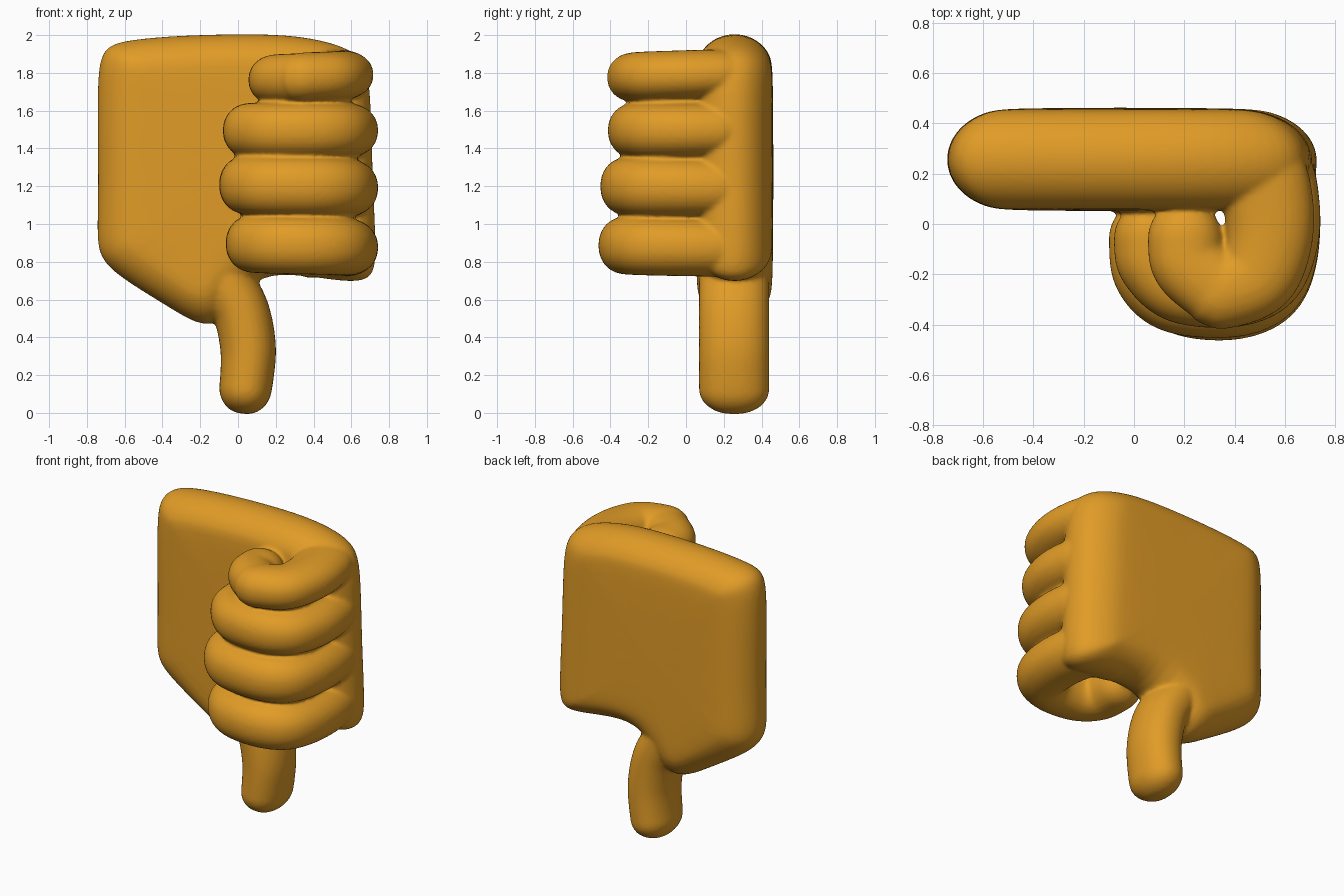
import bpy, bmesh, math
from mathutils import Vector

cube = bpy.data.objects.get("Cube")
if cube:
    bpy.data.objects.remove(cube, do_unlink=True)

skin = bpy.data.materials.new("golden_orange")
skin.use_nodes = True
COLOUR = (0.75, 0.33, 0.02, 1)
skin.diffuse_color = COLOUR
skin.node_tree.nodes["Principled BSDF"].inputs["Base Color"].default_value = COLOUR


def skin_rings(name, rings):
    """Bridge closed rings of points and cap both ends."""
    bm = bmesh.new()
    loops = [[bm.verts.new(p) for p in ring] for ring in rings]
    for a, b in zip(loops, loops[1:]):
        for i in range(len(a)):
            j = (i + 1) % len(a)
            bm.faces.new((a[i], a[j], b[j], b[i]))
    bm.faces.new(loops[0])
    bm.faces.new(loops[-1])
    bmesh.ops.recalc_face_normals(bm, faces=bm.faces)
    mesh = bpy.data.meshes.new(name)
    bm.to_mesh(mesh)
    bm.free()
    mesh.materials.append(skin)
    obj = bpy.data.objects.new(name, mesh)
    bpy.context.collection.objects.link(obj)
    return obj


def spline(points, steps=10):
    """Catmull-Rom curve through the points."""
    pts = [Vector(p) for p in points]
    pts = [2 * pts[0] - pts[1]] + pts + [2 * pts[-1] - pts[-2]]
    out = []
    for a, b, c, d in zip(pts, pts[1:], pts[2:], pts[3:]):
        for k in range(steps):
            t = k / steps
            out.append(0.5 * (2 * b + (c - a) * t + (2 * a - 5 * b + 4 * c - d) * t * t
                              + (3 * b - a - 3 * c + d) * t ** 3))
    return out + [pts[-2]]


def digit(name, path, half_depth, place, power=2.0, sides=28):
    """Sweep a rounded section along (u, v, radius, w) with a domed tip."""
    pts = spline(path)
    # Extra samples close to the tip keep the dome round
    a, b = pts[-2], pts[-1]
    pts = pts[:-1] + [a.lerp(b, t) for t in (0.3, 0.55, 0.75, 0.9, 0.97, 0.995)]
    left = [0.002]
    for a, b in zip(reversed(pts[:-1]), reversed(pts[1:])):
        left.append(left[-1] + (b.xy - a.xy).length)
    left.reverse()
    rings = []
    for i, p in enumerate(pts):
        tangent = (pts[min(i + 1, len(pts) - 1)].xy - pts[max(i - 1, 0)].xy).normalized()
        normal = Vector((-tangent.y, tangent.x))
        dome = 1 - min(left[i] / p.z, 1)
        scale = (1 - dome ** power) ** (1 / power)
        ring = []
        for k in range(sides):
            ang = 2 * math.pi * k / sides
            c, s = math.cos(ang), math.sin(ang)
            c = math.copysign(abs(c) ** (2 / power), c) * p.z * scale
            s = math.copysign(abs(s) ** (2 / power), s) * half_depth * scale
            q = p.xy + normal * c
            ring.append(place(q.x, q.y, p.w + s))
        rings.append(ring)
    return skin_rings(name, rings)


# Palm: an outline with rounded rims on both faces
outline = [(-0.75, 1.5), (-0.75, 1.8), (-0.72, 1.945), (-0.58, 1.98), (-0.3, 2.005),
           (0.2, 2.015), (0.45, 1.98), (0.66, 1.91), (0.71, 1.75), (0.715, 1.3),
           (0.74, 0.85), (0.725, 0.7), (0.58, 0.685), (0.32, 0.73), (0.06, 0.73),
           (-0.1, 0.39), (-0.35, 0.545), (-0.6, 0.695),
           (-0.73, 0.8), (-0.755, 0.92), (-0.745, 1.15)]
outline = [Vector(p) for p in outline]


def inset_point(i, amount):
    p, a, b = outline[i], outline[i - 1], outline[(i + 1) % len(outline)]
    d1, d2 = (p - a).normalized(), (b - p).normalized()
    n1, n2 = Vector((d1.y, -d1.x)), Vector((d2.y, -d2.x))
    return p + (n1 + n2) / (1 + n1.dot(n2)) * amount


rings = []
for step in range(-4, 5):
    ang = step / 4 * math.pi / 2
    ring = []
    for i, p in enumerate(outline):
        amount = 0.19 * (1 - math.cos(ang))
        q = inset_point(i, amount)
        if p.x > 0.5 and ang > 0:
            q.x -= amount * 0.6          # broader knuckle curve at the back
        elif p.x < -0.5:
            q.x += amount * 0.35         # softer wrist side
        ring.append((q.x, 0.257 + 0.206 * math.sin(ang), q.y))
    rings.append(ring)
palm = skin_rings("palm", rings)
bpy.context.view_layer.objects.active = palm
palm.modifiers.new("round", "SUBSURF").levels = 2
bpy.ops.object.modifier_apply(modifier="round")
parts = [palm]

# Four curled fingers: knuckle height, tip height, half height, reach, forward shift
FINGERS = {
    "index_finger": (0.868, 0.90, 0.153, 0.085, -0.01),
    "middle_finger": (1.185, 1.21, 0.155, 0.05, 0.0),
    "ring_finger": (1.495, 1.495, 0.146, 0.07, 0.04),
    "little_finger": (1.80, 1.76, 0.131, 0.205, 0.035),
}
for name, (z0, z1, half, tip, shift) in FINGERS.items():
    side = 0.535 if name == "little_finger" else 0.56
    path = [(0.36, 0.255, 0.16), (side - 0.05, 0.215, 0.185), (side, 0.07, 0.18),
            (side, -0.12 + shift, 0.17), (side - 0.05, -0.245 + shift, 0.16),
            (side - 0.18, -0.302 + shift, 0.15), (tip + 0.12, -0.285 + shift, 0.15),
            (tip + 0.02, -0.2 + shift, 0.15), (tip, -0.08, 0.15), (tip, 0.085, 0.145)]
    last = len(path) - 1
    path = [(x, y, r, z0 + (z1 - z0) * i / last) for i, (x, y, r) in enumerate(path)]
    parts.append(digit(name, path, half, lambda u, v, w: (u, v, w), power=2.15))

# Thumb: hangs down from the palm and bends gently
thumb = [(-0.16, 0.88, 0.15), (-0.07, 0.7, 0.15), (0.015, 0.54, 0.15),
         (0.052, 0.36, 0.148), (0.048, 0.2, 0.142), (0.02, -0.003, 0.135)]
parts.append(digit("thumb", [(x, z, r, 0.255) for x, z, r in thumb], 0.187,
                   lambda u, v, w: (u, w, v), power=2.15))

# Fuse the parts into one soft hand, so knuckles and thumb root blend
bpy.ops.object.select_all(action="DESELECT")
for part in parts:
    part.select_set(True)
bpy.ops.object.join()
palm.name = "hand"
fuse = palm.modifiers.new("fuse", "REMESH")
fuse.mode = "VOXEL"
fuse.voxel_size = 0.012
fuse.use_smooth_shade = True
soften = palm.modifiers.new("soften", "SMOOTH")
soften.factor = 0.5
soften.iterations = 8
